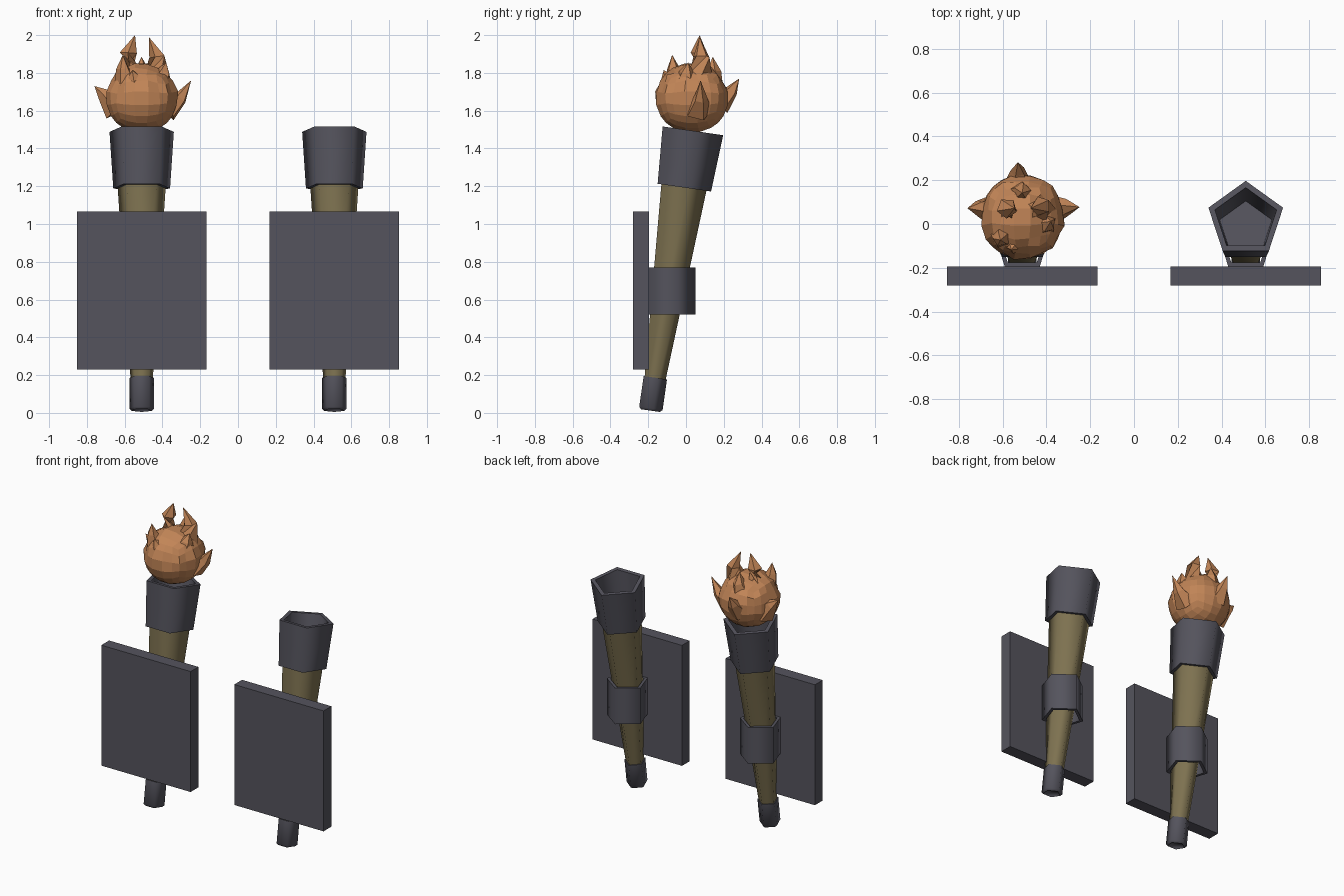
import bpy, bmesh, random
from math import sin, cos, pi, radians
from mathutils import Vector, Matrix

random.seed(4)
cube = bpy.data.objects.get("Cube")
if cube:
    bpy.data.objects.remove(cube, do_unlink=True)


def material(name, rgb):
    m = bpy.data.materials.new(name)
    m.use_nodes = True
    m.diffuse_color = (*rgb, 1)
    m.node_tree.nodes["Principled BSDF"].inputs["Base Color"].default_value = (*rgb, 1)
    return m


IRON = material("dark iron", (0.09, 0.088, 0.11))
WOOD = material("olive wood", (0.21, 0.17, 0.082))
FIRE = material("flame orange", (0.54, 0.235, 0.095))


def finish(name, bm, mat, loc=(0, 0, 0), tilt=0, smooth=False):
    bmesh.ops.recalc_face_normals(bm, faces=bm.faces)
    mesh = bpy.data.meshes.new(name)
    bm.to_mesh(mesh)
    bm.free()
    mesh.materials.append(mat)
    ob = bpy.data.objects.new(name, mesh)
    bpy.context.collection.objects.link(ob)
    ob.location = loc
    ob.rotation_euler.x = tilt
    if smooth:
        bpy.ops.object.select_all(action="DESELECT")
        ob.select_set(True)
        bpy.context.view_layer.objects.active = ob
        bpy.ops.object.shade_smooth_by_angle(angle=radians(75))
    return ob


def lathe(name, profile, mat, loc, tilt=0, closed=False):
    """Five-sided turned shape from (radius, height) pairs, corner to the back."""
    bm = bmesh.new()
    rings = [[bm.verts.new((r * cos(pi / 2 + 2 * pi * i / 5),
                            r * sin(pi / 2 + 2 * pi * i / 5), z)) for i in range(5)]
             for r, z in profile]
    pairs = list(zip(rings, rings[1:]))
    if closed:
        pairs.append((rings[-1], rings[0]))
    else:
        bm.faces.new(rings[0])
        bm.faces.new(rings[-1])
    for a, b in pairs:
        for i in range(5):
            j = (i + 1) % 5
            bm.faces.new((a[i], a[j], b[j], b[i]))
    return finish(name, bm, mat, loc, tilt, smooth=True)


def spike(bm, base, mid, tip, radius, sides=5):
    """Bent flame tongue: wide base ring, narrow middle ring, sharp tip."""
    base, mid, tip = Vector(base), Vector(mid), Vector(tip)
    rings = []
    for centre, axis, r in ((base, mid - base, radius), (mid, tip - base, radius * 0.5)):
        turn = axis.to_track_quat("Z", "Y")
        rings.append([bm.verts.new(centre + turn @ Vector((r * cos(2 * pi * i / sides),
                      r * sin(2 * pi * i / sides), 0))) for i in range(sides)])
    point = bm.verts.new(tip)
    bm.faces.new(rings[0])
    for i in range(sides):
        j = (i + 1) % sides
        bm.faces.new((rings[0][i], rings[0][j], rings[1][j], rings[1][i]))
        bm.faces.new((rings[1][i], rings[1][j], point))


TILT = radians(-8.2)
for side, x in (("right", -0.51), ("left", 0.51)):
    # Wall plate
    bm = bmesh.new()
    bmesh.ops.create_cube(bm, size=1, matrix=Matrix.Diagonal((0.685, 0.085, 0.835, 1)))
    finish(side + "_wall_plate", bm, IRON, (x, -0.2375, 0.6475))
    # Upright holder ring
    lathe(side + "_holder_ring", [(0.135, 0.52), (0.135, 0.77), (0.112, 0.77), (0.112, 0.52)],
          IRON, (x, -0.086, 0), closed=True)
    # Leaning torch
    foot = (x, -0.194, 0.013)
    lathe(side + "_shaft", [(0.057, 0.1), (0.135, 1.22)], WOOD, foot, TILT)
    lathe(side + "_end_cap", [(0.052, 0.012), (0.056, 0), (0.069, 0.012), (0.069, 0.176)],
          IRON, foot, TILT)
    lathe(side + "_cup", [(0.134, 1.194), (0.158, 1.194), (0.179, 1.498), (0.148, 1.498),
                          (0.125, 1.23)], IRON, foot, TILT)

# Flame body: faceted ball with slight irregularity
bm = bmesh.new()
bmesh.ops.create_cube(bm, size=2)
bmesh.ops.subdivide_edges(bm, edges=bm.edges, cuts=4, use_grid_fill=True)
for v in bm.verts:
    n = v.co.normalized()
    rough = random.uniform(-0.012, 0.012) if n.z > -0.1 else 0
    v.co = Vector((n.x * 0.192, n.y * 0.197, n.z * 0.185)) * (1 + rough * 4)

# Flame tongues: base, middle, tip, radius
for tongue in (
    ((-0.05, 0.03, 0.10), (-0.07, 0.04, 0.24), (-0.035, 0.04, 0.335), 0.095),
    ((0.07, 0.03, 0.08), (0.085, 0.05, 0.22), (0.038, 0.04, 0.325), 0.09),
    ((-0.08, -0.08, 0.06), (-0.10, -0.10, 0.16), (-0.10, -0.105, 0.23), 0.07),
    ((-0.13, 0.03, -0.06), (-0.20, 0.04, 0.02), (-0.25, 0.04, 0.065), 0.075),
    ((0.13, 0.03, -0.06), (0.205, 0.045, 0.0), (0.262, 0.045, 0.095), 0.075),
    ((-0.02, 0.14, -0.03), (-0.02, 0.21, 0.04), (-0.02, 0.25, 0.105), 0.07),
    ((0.09, -0.03, 0.06), (0.115, -0.03, 0.14), (0.13, -0.02, 0.19), 0.08),
    ((-0.01, 0.09, 0.06), (0.0, 0.115, 0.15), (0.0, 0.11, 0.22), 0.08),
    ((-0.03, -0.10, 0.05), (-0.04, -0.13, 0.11), (-0.05, -0.15, 0.15), 0.08),
):
    spike(bm, *tongue)
finish("flame", bm, FIRE, (-0.51, 0.032, 1.665))
